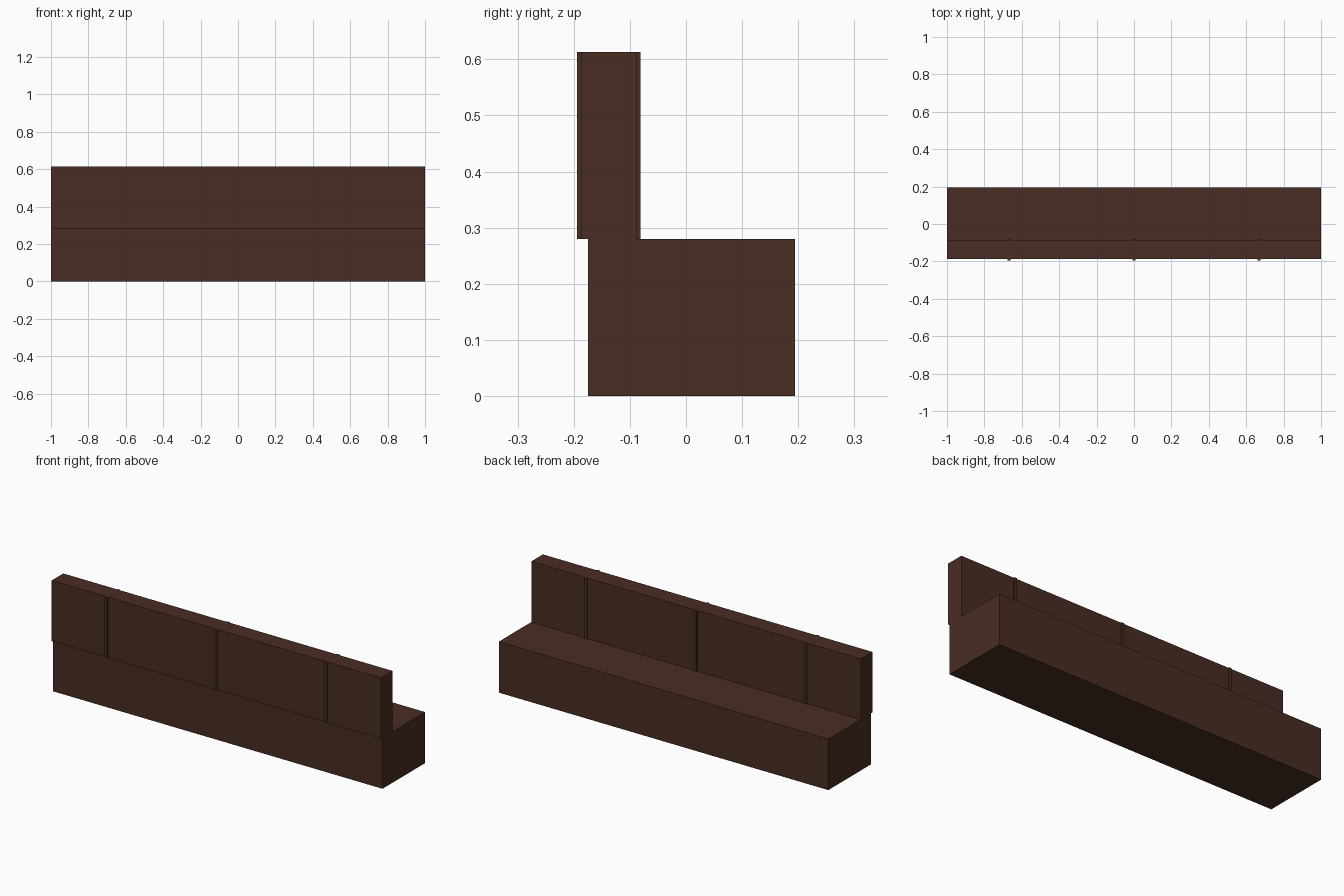
import bpy

cube = bpy.data.objects.get("Cube")
if cube:
    bpy.data.objects.remove(cube, do_unlink=True)

# Dark brown wood
wood = bpy.data.materials.new("dark_brown_wood")
wood.use_nodes = True
colour = (0.066, 0.026, 0.017, 1)
wood.diffuse_color = colour
wood.node_tree.nodes["Principled BSDF"].inputs["Base Color"].default_value = colour


def box(name, low, high):
    """Add a wooden box between two opposite corners."""
    centre = [(a + b) / 2 for a, b in zip(low, high)]
    bpy.ops.mesh.primitive_cube_add(size=1, location=centre)
    part = bpy.context.object
    part.name = name
    part.scale = [b - a for a, b in zip(low, high)]
    bpy.ops.object.transform_apply(location=False, rotation=False, scale=True)
    part.data.materials.append(wood)
    return part


SEAT_TOP, BACK_TOP = 0.28, 0.613

# Solid bench base and the upright backrest, which overhangs it slightly
box("seat_base", (-1, -0.175, 0), (1, 0.194, SEAT_TOP))
box("backrest", (-1, -0.187, SEAT_TOP), (1, -0.087, BACK_TOP))

# Narrow battens that stand proud of both faces of the backrest
for side, x in (("right", -0.667), ("middle", 0), ("left", 0.667)):
    box(f"{side}_batten", (x - 0.008, -0.194, SEAT_TOP), (x + 0.008, -0.081, BACK_TOP))
